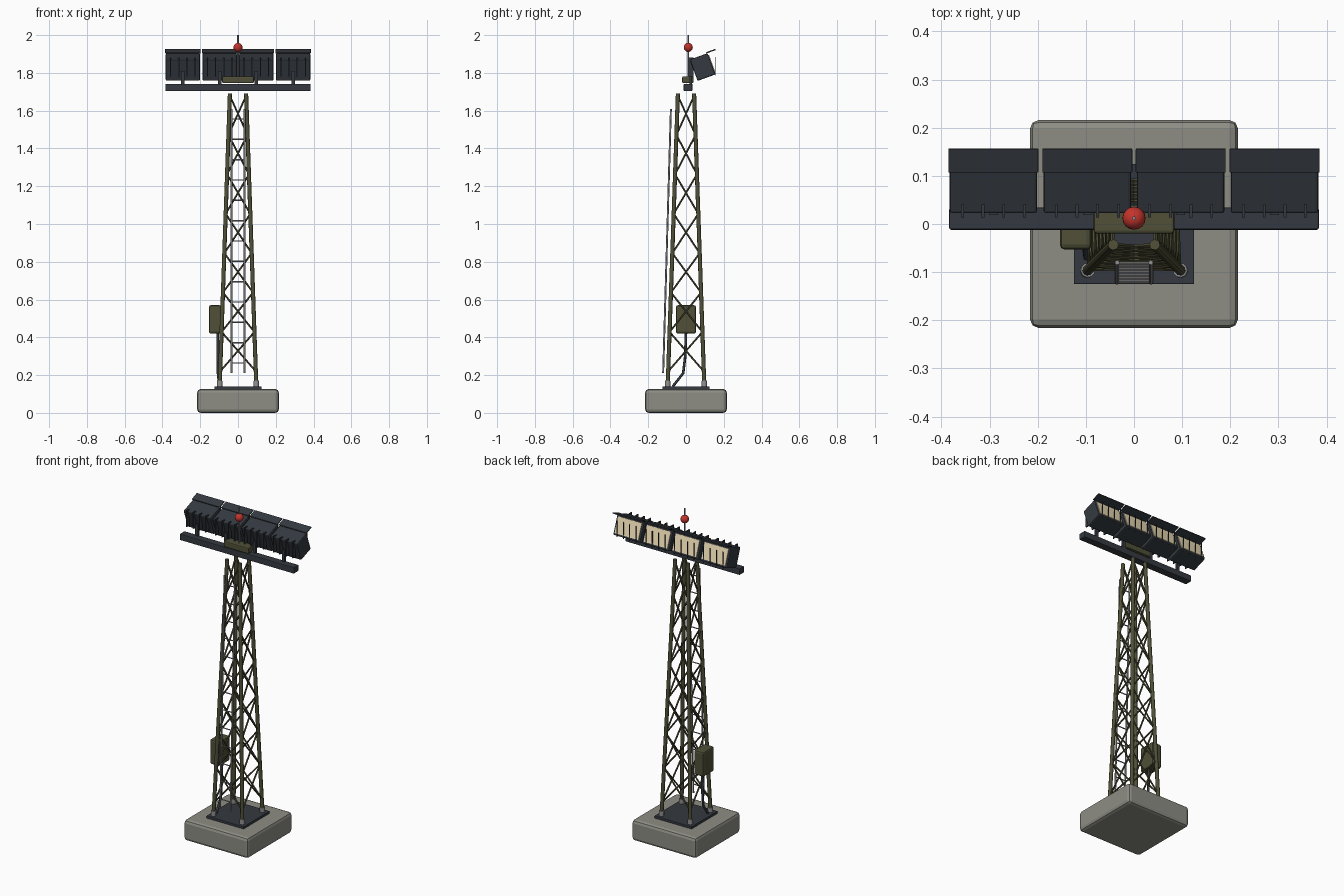
import bpy, bmesh, math
from mathutils import Vector, Matrix

old = bpy.data.objects.get("Cube")
if old:
    bpy.data.objects.remove(old, do_unlink=True)


def material(name, r, g, b):
    m = bpy.data.materials.new(name)
    m.use_nodes = True
    m.diffuse_color = (r, g, b, 1)
    m.node_tree.nodes["Principled BSDF"].inputs["Base Color"].default_value = (r, g, b, 1)
    return m


CONCRETE = material("concrete", 0.27, 0.27, 0.235)
CHARCOAL = material("charcoal", 0.035, 0.042, 0.052)
OLIVE = material("olive", 0.08, 0.08, 0.04)
STEEL = material("steel_grey", 0.28, 0.28, 0.28)
CREAM = material("lamp_cream", 0.8, 0.68, 0.44)
RED = material("beacon_red", 0.55, 0.035, 0.025)


def finish(name, bm, mat, bevel=0, smooth=False):
    mesh = bpy.data.meshes.new(name)
    bm.to_mesh(mesh)
    bm.free()
    obj = bpy.data.objects.new(name, mesh)
    bpy.context.collection.objects.link(obj)
    mesh.materials.append(mat)
    if bevel:
        mod = obj.modifiers.new("bevel", "BEVEL")
        mod.width = bevel
        mod.segments = 2
    if smooth:
        bpy.ops.object.select_all(action="DESELECT")
        obj.select_set(True)
        bpy.context.view_layer.objects.active = obj
        bpy.ops.object.shade_smooth_by_angle(angle=math.radians(50))
    return obj


def add_box(bm, centre, size, frame=Matrix()):
    m = frame @ Matrix.Translation(centre) @ Matrix.Diagonal((*size, 1))
    bmesh.ops.create_cube(bm, size=1, matrix=m)


def box(name, centre, size, mat, bevel=0, frame=Matrix()):
    bm = bmesh.new()
    add_box(bm, centre, size, frame)
    return finish(name, bm, mat, bevel)


def add_rod(bm, a, b, radius, sides=8):
    a, b = Vector(a), Vector(b)
    d = b - a
    m = Matrix.Translation((a + b) / 2) @ d.to_track_quat("Z", "Y").to_matrix().to_4x4()
    bmesh.ops.create_cone(bm, cap_ends=True, segments=sides, radius1=radius,
                          radius2=radius, depth=d.length, matrix=m)


def rods(name, pairs, radius, mat, sides=8):
    bm = bmesh.new()
    for a, b in pairs:
        add_rod(bm, a, b, radius, sides)
    return finish(name, bm, mat, smooth=True)


# Foundation
box("foundation", (0, 0, 0.063), (0.432, 0.432, 0.126), CONCRETE, 0.018)
box("base_plate", (0, 0, 0.132), (0.25, 0.25, 0.016), CHARCOAL, 0.002)

# Tapered tower legs and their feet
FOOT, HEAD = 0.14, 1.69
CORNERS = [(-1, -1), (1, -1), (1, 1), (-1, 1)]


def leg_point(corner, z):
    r = 0.097 + (0.043 - 0.097) * (z - FOOT) / (HEAD - FOOT)
    return (corner[0] * r, corner[1] * r, z)


rods("tower_legs", [(leg_point(c, FOOT), leg_point(c, HEAD)) for c in CORNERS], 0.011, OLIVE, 10)
rods("leg_feet", [(leg_point(c, FOOT), leg_point(c, FOOT + 0.03)) for c in CORNERS], 0.015, STEEL, 10)

# Crossed bracing on all four sides
PANELS, LOW = 7, 0.22
step = (HEAD - 0.01 - LOW) / PANELS
braces = []
for i in range(PANELS):
    z0, z1 = LOW + i * step, LOW + (i + 1) * step
    for k in range(4):
        p, q = CORNERS[k], CORNERS[(k + 1) % 4]
        braces += [(leg_point(p, z0), leg_point(q, z1)), (leg_point(q, z0), leg_point(p, z1))]
rods("cross_braces", braces, 0.0048, OLIVE, 6)

# Ladder on the front
low, high = Vector((0, -0.121, 0.21)), Vector((0, -0.08, 1.61))
side = Vector((0.035, 0, 0))
rods("ladder_rails", [(low + side * s, high + side * s) for s in (-1, 1)], 0.005, STEEL)
rungs = [low.lerp(high, (i + 0.5) / 13) for i in range(13)]
rods("ladder_rungs", [(p - side, p + side) for p in rungs], 0.0035, STEEL, 6)

# Control cabinet and its cable pipe
box("control_cabinet", (-0.121, 0, 0.495), (0.066, 0.106, 0.15), OLIVE, 0.01)
path = [(-0.107, 0, 0.43), (-0.107, -0.004, 0.3), (-0.106, -0.015, 0.21), (-0.098, -0.07, 0.14)]
curve = bpy.data.curves.new("cable_pipe", "CURVE")
curve.dimensions = "3D"
curve.bevel_depth = 0.007
curve.bevel_resolution = 2
curve.use_fill_caps = True
spline = curve.splines.new("POLY")
spline.points.add(len(path) - 1)
for point, co in zip(spline.points, path):
    point.co = (*co, 1)
curve.materials.append(CHARCOAL)
bpy.context.collection.objects.link(bpy.data.objects.new("cable_pipe", curve))

# Head: crossbar, mount, mast and beacon
box("crossbar", (0, 0.011, 1.723), (0.768, 0.046, 0.038), CHARCOAL, 0.004)
box("head_mount", (0, 0.01, 1.764), (0.168, 0.06, 0.036), OLIVE, 0.006)
rods("mast", [((0, 0.012, 1.77), (0, 0.012, 2.0))], 0.004, STEEL)
bm = bmesh.new()
bmesh.ops.create_uvsphere(bm, u_segments=16, v_segments=10, radius=0.024,
                          matrix=Matrix.Translation((0, 0.012, 1.935)))
finish("beacon", bm, RED, smooth=True)

# Four floodlights tilted upward, with upright cooling fins and guard bars
DEPTH, HEIGHT = 0.1, 0.12
for n, x in enumerate((-0.292, -0.097, 0.097, 0.292), 1):
    frame = Matrix.Translation((x, 0.088, 1.831)) @ Matrix.Rotation(math.radians(20), 4, "X")
    box(f"floodlight_body_{n}", (0, 0, 0), (0.182, DEPTH, HEIGHT), CHARCOAL, 0.006, frame)
    box(f"floodlight_glass_{n}", (0, DEPTH / 2, 0), (0.16, 0.008, 0.096), CREAM, 0, frame)
    box(f"floodlight_visor_{n}", (0, DEPTH / 2 + 0.02, HEIGHT / 2 + 0.004),
        (0.187, 0.052, 0.007), CHARCOAL, 0.002, frame)
    fins, bars = bmesh.new(), bmesh.new()
    for i in range(4):
        dx = x + (i - 1.5) * 0.043
        add_box(fins, (dx, 0.027, 1.832), (0.006, 0.026, 0.1))
        add_box(bars, (dx, 0.155, 1.835), (0.004, 0.004, 0.1))
    finish(f"cooling_fins_{n}", fins, CHARCOAL)
    finish(f"guard_bars_{n}", bars, CHARCOAL)
    box(f"floodlight_post_{n}", (x, 0.026, 1.77), (0.018, 0.014, 0.08), CHARCOAL)
